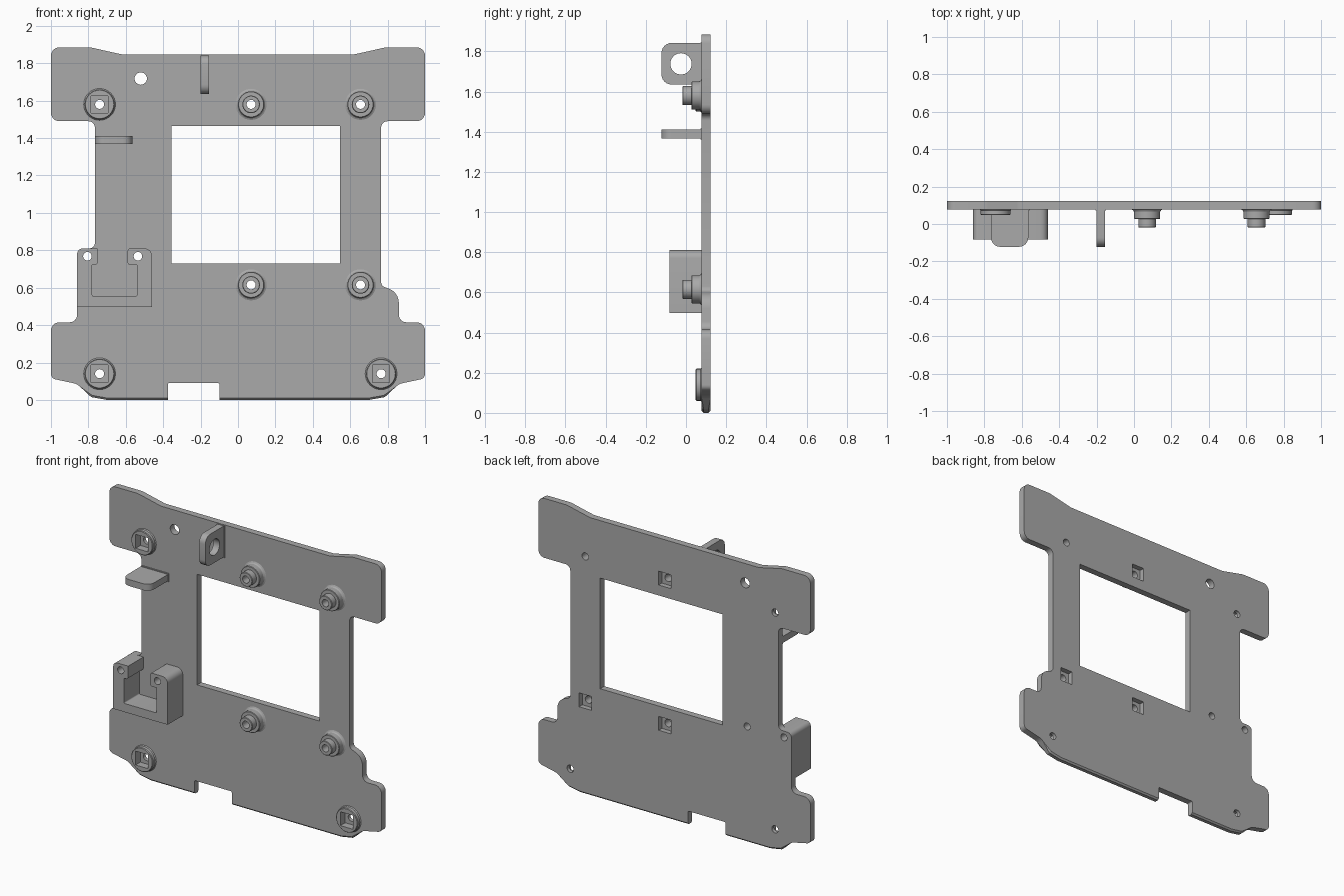
import bpy, bmesh
from math import sin, cos, pi, tan
from mathutils import Vector

cube = bpy.data.objects.get("Cube")
if cube:
    bpy.data.objects.remove(cube, do_unlink=True)

GREY = (0.4, 0.4, 0.4, 1)
grey = bpy.data.materials.new("plain grey")
grey.use_nodes = True
grey.diffuse_color = GREY
grey.node_tree.nodes["Principled BSDF"].inputs["Base Color"].default_value = GREY

FRONT, BACK = 0.078, 0.122      # the two faces of the plate
EMBED = FRONT + 0.006           # added parts sink slightly into the plate
THROUGH = (-0.3, 0.3)


def finish(name, bm):
    bmesh.ops.recalc_face_normals(bm, faces=bm.faces[:])
    mesh = bpy.data.meshes.new(name)
    bm.to_mesh(mesh)
    bm.free()
    mesh.materials.append(grey)
    obj = bpy.data.objects.new(name, mesh)
    bpy.context.collection.objects.link(obj)
    return obj


def rounded(corners, steps=6):
    """Polygon from (u, v, radius) corners, with tangent arcs."""
    out = []
    for i, (u, v, r) in enumerate(corners):
        p = Vector((u, v))
        if not r:
            out.append(p)
            continue
        a = (Vector(corners[i - 1][:2]) - p).normalized()
        b = (Vector(corners[(i + 1) % len(corners)][:2]) - p).normalized()
        half = a.angle(b) / 2
        centre = p + (a + b).normalized() * r / sin(half)
        start, end = p + a * r / tan(half) - centre, p + b * r / tan(half) - centre
        sweep = pi - 2 * half
        for k in range(steps + 1):
            t = k / steps
            out.append(centre + (start * sin((1 - t) * sweep) + end * sin(t * sweep)) / sin(sweep))
    return out


def circle(u, v, r, n=32):
    return [Vector((u + r * cos(2 * pi * k / n), v + r * sin(2 * pi * k / n))) for k in range(n)]


def rect(u0, u1, v0, v1):
    return [Vector(p) for p in ((u0, v0), (u1, v0), (u1, v1), (u0, v1))]


def square(u, v, h):
    return rect(u - h, u + h, v - h, v + h)


PLACE = {"X": lambda u, v, d: (d, u, v),
         "Y": lambda u, v, d: (u, d, v),
         "Z": lambda u, v, d: (u, v, d)}


def prism(name, pts, axis, d0, d1, bevel_rule=None):
    bm = bmesh.new()
    lo, hi = ([bm.verts.new(PLACE[axis](p[0], p[1], d)) for p in pts] for d in (d0, d1))
    bm.faces.new(lo)
    bm.faces.new(hi)
    for i in range(len(pts)):
        j = (i + 1) % len(pts)
        bm.faces.new((lo[i], lo[j], hi[j], hi[i]))
    if bevel_rule:
        bmesh.ops.recalc_face_normals(bm, faces=bm.faces[:])
        bmesh.ops.bevel(bm, geom=[e for e in bm.edges if bevel_rule(e)], offset=0.01,
                        segments=1, affect='EDGES')
    return finish(name, bm)


def lathe(name, x, z, profile, n=32):
    """Closed (radius, y) profile turned about a line along y."""
    bm = bmesh.new()
    rings = [[bm.verts.new((x + r * cos(2 * pi * k / n), y, z + r * sin(2 * pi * k / n)))
              for k in range(n)] for r, y in profile]
    for i, ring in enumerate(rings):
        nxt = rings[(i + 1) % len(rings)]
        for k in range(n):
            m = (k + 1) % n
            bm.faces.new((ring[k], ring[m], nxt[m], nxt[k]))
    return finish(name, bm)


def cut(obj, pts, axis="Y", span=THROUGH):
    cutter = prism("cutter", pts, axis, *span)
    cutter.hide_render = True
    mod = obj.modifiers.new("cut", 'BOOLEAN')
    mod.operation, mod.solver, mod.object = 'DIFFERENCE', 'EXACT', cutter
    bpy.context.view_layer.objects.active = obj
    bpy.ops.object.modifier_apply(modifier=mod.name)
    bpy.data.objects.remove(cutter, do_unlink=True)


# Plate outline, clockwise from the lower left
outline = rounded([
    (-1, 0.115, 0.03), (-1, 0.415, 0.045), (-0.86, 0.415, 0.04), (-0.86, 0.81, 0.03),
    (-0.765, 0.81, 0.03), (-0.765, 1.49, 0.035), (-1, 1.49, 0.045), (-1, 1.885, 0.045),
    (-0.79, 1.885, 0.1), (-0.62, 1.847, 0.1), (0.62, 1.847, 0.1), (0.79, 1.885, 0.1),
    (1, 1.885, 0.045), (1, 1.49, 0.045), (0.765, 1.49, 0.035), (0.765, 0.61, 0.03),
    (0.86, 0.575, 0.08), (0.86, 0.415, 0.04), (1, 0.415, 0.045), (1, 0.115, 0.03),
    (0.86, 0.085, 0.07), (0.785, 0.015, 0.02), (0.70, 0, 0), (-0.10, 0, 0),
    (-0.10, 0.09, 0.008), (-0.375, 0.09, 0.008), (-0.375, 0, 0), (-0.70, 0, 0),
    (-0.785, 0.015, 0.02), (-0.86, 0.085, 0.07)])


def bottom_rim(e):
    a, b = e.verts
    return abs(a.co.y - b.co.y) < 1e-5 and max(a.co.z, b.co.z) < 0.02


plate = prism("plate", outline, "Y", FRONT, BACK, bottom_rim)
cut(plate, rect(-0.355, 0.545, 0.73, 1.465))
cut(plate, circle(-0.52, 1.718, 0.033))
parts = [plate]

# Stepped standoffs, most with a square nut pocket behind
BORE = 0.024
for x, z, pocket in ((0.07, 1.58, True), (0.655, 1.58, False),
                     (0.07, 0.615, True), (0.655, 0.615, True)):
    parts.append(lathe("standoff", x, z, [
        (BORE, EMBED), (0.083, EMBED), (0.083, FRONT), (0.075, FRONT - 0.004),
        (0.07, FRONT - 0.012), (0.07, 0.03), (0.067, 0.027), (0.047, 0.027),
        (0.047, -0.015), (0.044, -0.018), (BORE, -0.018)]))
    cut(plate, circle(x, z, BORE))
    if pocket:
        cut(plate, square(x, z, 0.046), span=(FRONT + 0.01, 0.3))

# Flat round bosses with a square nut pocket in front
for x, z in ((-0.74, 1.58), (-0.74, 0.14), (0.765, 0.14)):
    boss = lathe("nut_boss", x, z, [
        (0.005, EMBED), (0.085, EMBED), (0.085, FRONT), (0.08, FRONT - 0.006),
        (0.08, 0.052), (0.076, 0.048), (0.005, 0.048)])
    cut(plate, circle(x, z, BORE))
    for part in (boss, plate):
        cut(part, square(x, z, 0.046), span=(-0.3, FRONT + 0.02))
    parts.append(boss)

# Cable tabs with an eye, and a thin flared foot on the plate
TIP = -0.122


def tab(name, axis, pts, eye, d0, d1, foot):
    body = prism(name, pts, axis, d0, d1)
    cut(body, circle(*eye, 0.053), axis)
    parts.append(body)
    parts.append(prism(name + "_foot", foot, "Y", FRONT - 0.006, EMBED))


tab("upright_tab", "X", rounded([(TIP, 1.635, 0.05), (TIP, 1.842, 0.05),
                                 (EMBED, 1.842, 0), (EMBED, 1.635, 0)]),
    (-0.025, 1.738), -0.2, -0.155, rect(-0.206, -0.149, 1.63, 1.845))
tab("level_tab", "Z", rounded([(-0.765, TIP, 0.05), (-0.765, EMBED, 0),
                               (-0.565, EMBED, 0), (-0.565, TIP, 0.05)]),
    (-0.667, -0.02), 1.367, 1.41, rect(-0.764, -0.56, 1.361, 1.416))

# U-shaped socket with screw holes in its arms
socket = prism("socket", rounded([
    (-0.86, 0.498, 0), (-0.86, 0.81, 0.03), (-0.75, 0.81, 0), (-0.75, 0.722, 0.015),
    (-0.78, 0.722, 0), (-0.78, 0.555, 0.008), (-0.54, 0.555, 0.008), (-0.54, 0.722, 0),
    (-0.59, 0.722, 0.015), (-0.59, 0.81, 0.015), (-0.46, 0.81, 0.04), (-0.46, 0.498, 0)]),
    "Y", -0.082, EMBED)
for x in (-0.805, -0.535):
    for part in (socket, plate):
        cut(part, circle(x, 0.768, 0.023))
parts.append(socket)

# Smooth shading with sharp creases
for obj in parts:
    bpy.ops.object.select_all(action='DESELECT')
    obj.select_set(True)
    bpy.context.view_layer.objects.active = obj
    bpy.ops.object.shade_smooth_by_angle(angle=pi / 6)
